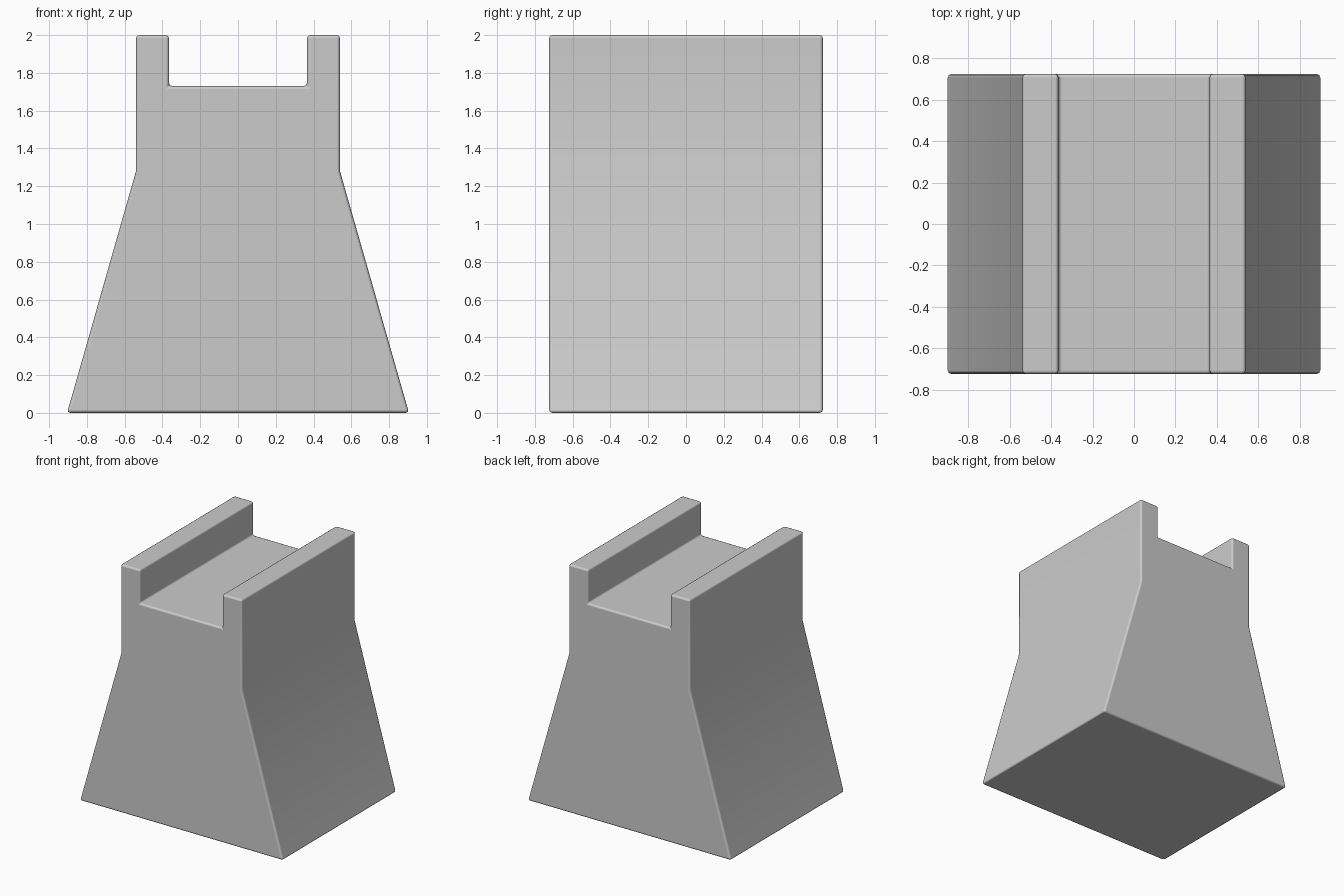
import bpy, bmesh, math

if "Cube" in bpy.data.objects:
    bpy.data.objects.remove(bpy.data.objects["Cube"])

HALF_DEPTH = 0.725

# Right half of the front outline, mirrored to make the full profile
half = [(0.905, 0), (0.54, 1.28), (0.54, 2.0), (0.365, 2.0), (0.365, 1.73)]
profile = half + [(-x, z) for x, z in reversed(half)]

# Flared pedestal with a channel along its top, extruded front to back
bm = bmesh.new()
front = bm.faces.new([bm.verts.new((x, -HALF_DEPTH, z)) for x, z in profile])
out = bmesh.ops.extrude_face_region(bm, geom=[front], use_keep_orig=True)
moved = [v for v in out["geom"] if isinstance(v, bmesh.types.BMVert)]
bmesh.ops.translate(bm, verts=moved, vec=(0, 2 * HALF_DEPTH, 0))
bmesh.ops.recalc_face_normals(bm, faces=bm.faces)

mesh = bpy.data.meshes.new("channel_pedestal")
bm.to_mesh(mesh)
bm.free()
pedestal = bpy.data.objects.new("channel_pedestal", mesh)
bpy.context.collection.objects.link(pedestal)

# Small softened edges; the shallow bend in the sides stays unbevelled
bevel = pedestal.modifiers.new("edge_bevel", 'BEVEL')
bevel.width = 0.017
bevel.segments = 2
bevel.limit_method = 'ANGLE'
bevel.angle_limit = math.radians(30)
bevel.harden_normals = True

# Smooth shading
bpy.context.view_layer.objects.active = pedestal
pedestal.select_set(True)
bpy.ops.object.shade_smooth_by_angle(angle=math.radians(50))
